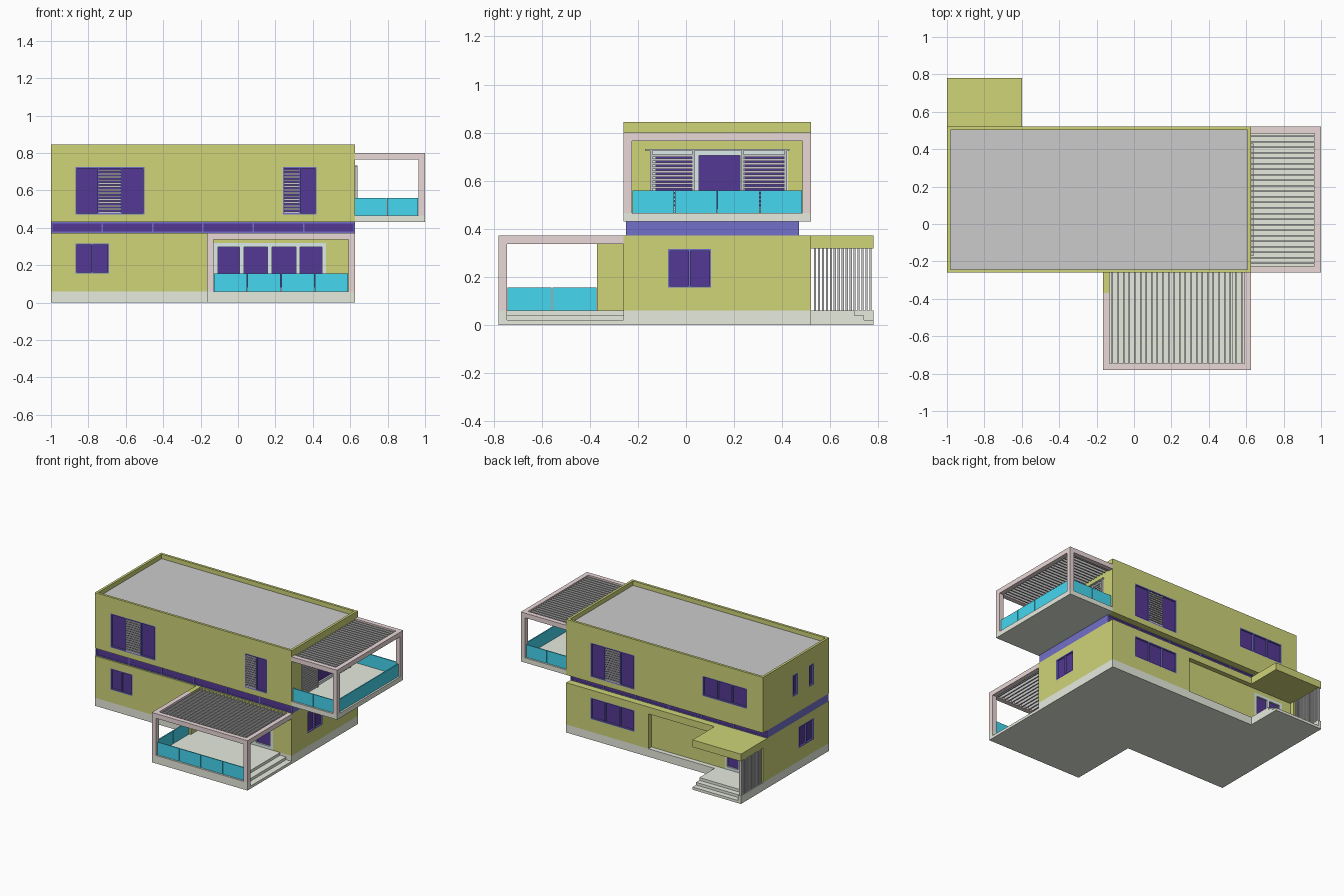
import bpy, bmesh

if "Cube" in bpy.data.objects:
    bpy.data.objects.remove(bpy.data.objects["Cube"])


def material(name, r, g, b):
    m = bpy.data.materials.new(name)
    m.diffuse_color = (r, g, b, 1)
    m.use_nodes = True
    m.node_tree.nodes["Principled BSDF"].inputs["Base Color"].default_value = m.diffuse_color
    return m


OLIVE = material("olive_render", 0.62, 0.66, 0.19)
PALE = material("pale_stone", 0.80, 0.83, 0.73)
PINK = material("pink_frame", 0.83, 0.69, 0.69)
CYAN = material("cyan_glass", 0.06, 0.68, 0.87)
NAVY = material("dark_glass", 0.09, 0.04, 0.30)
BLUE = material("blue_frame", 0.17, 0.16, 0.58)
MINT = material("door_frame", 0.72, 0.83, 0.82)
GREY = material("grey_metal", 0.60, 0.60, 0.62)
ROOF = material("roof_grey", 0.67, 0.67, 0.67)


def boxes(name, items, mat=None):
    """One object made of boxes given as (x0, x1, y0, y1, z0, z1)."""
    bm = bmesh.new()
    for x0, x1, y0, y1, z0, z1 in items:
        vs = bmesh.ops.create_cube(bm, size=1)["verts"]
        for v in vs:
            v.co = (x0 + (v.co.x + .5) * (x1 - x0),
                    y0 + (v.co.y + .5) * (y1 - y0),
                    z0 + (v.co.z + .5) * (z1 - z0))
    me = bpy.data.meshes.new(name)
    bm.to_mesh(me)
    bm.free()
    ob = bpy.data.objects.new(name, me)
    bpy.context.collection.objects.link(ob)
    if mat:
        me.materials.append(mat)
    return ob


def cut(body, box):
    cutter = boxes("cutter", [box])
    cutter.hide_render = True
    mod = body.modifiers.new("opening", "BOOLEAN")
    mod.operation, mod.solver, mod.object = "DIFFERENCE", "EXACT", cutter
    bpy.context.view_layer.objects.active = body
    bpy.ops.object.modifier_apply(modifier=mod.name)
    bpy.data.objects.remove(cutter)


X0, X1, Y0, Y1 = -1.0, 0.625, -0.26, 0.52
WALLS = {"front": (Y0, -1), "back": (Y1, 1), "left": (X0, -1), "right": (X1, 1)}


def on_wall(face, a0, a1, z0, z1, d0, d1):
    """Box on a wall: a runs along it, d is the distance outwards."""
    p, s = WALLS[face]
    lo, hi = sorted((p + s * d0, p + s * d1))
    if face in ("front", "back"):
        return (a0, a1, lo, hi, z0, z1)
    return (lo, hi, a0, a1, z0, z1)


def louvres(face, a0, a1, z0, z1, d0, d1):
    n = round((z1 - z0) / .017)
    step = (z1 - z0) / n
    return [on_wall(face, a0, a1, z0 + i * step, z0 + i * step + .010, d0, d1) for i in range(n)]


def window(name, body, face, a0, a1, z0, z1, parts, mat=BLUE, t=.008, off=0.0):
    """Recessed window; parts has one letter per bay, L = louvred."""
    zc = z0 - .01 if z0 < .07 else z0
    cut(body, on_wall(face, a0, a1, zc, z1, off - .02, off + .01))
    w = (a1 - a0) / len(parts)
    frame = [on_wall(face, a0, a1, z, z + t, off - .019, off) for z in (z0, z1 - t)]
    for i in range(len(parts) + 1):
        c = min(max(a0 + i * w, a0 + t / 2), a1 - t / 2)
        frame.append(on_wall(face, c - t / 2, c + t / 2, z0 + t, z1 - t, off - .019, off))
    boxes(name + "_frame", frame, mat)
    boxes(name + "_glass", [on_wall(face, a0, a1, z0, z1, off - .02, off - .012)], NAVY)
    slats = []
    for i, k in enumerate(parts):
        if k == "L":
            slats += louvres(face, a0 + i * w + t / 2, a0 + (i + 1) * w - t / 2,
                             z0 + t, z1 - t, off - .010, off)
    if slats:
        boxes(name + "_louvres", slats, GREY)


# Main volumes
boxes("plinth", [(X0, X1, Y0, Y1, 0, .06)], PALE)
lower = boxes("lower_storey", [(X0, X1, Y0, Y1, .06, .372)], OLIVE)
upper = boxes("upper_storey", [(X0, X1, Y0, Y1, .43, .845)], OLIVE)
cut(upper, (X0 + .018, X1 - .018, Y0 + .018, Y1 - .018, .81, .9))
boxes("flat_roof", [(X0 + .018, X1 - .018, Y0 + .018, Y1 - .018, .80, .812)], ROOF)

# Ribbon window between the storeys
bx0, bx1, by0, by1 = X0, X1, -.25, .47
boxes("ribbon_glass", [(bx0 + .004, bx1 - .004, by0 + .004, by1 - .004, .37, .432)], NAVY)
ribbon = [(bx0, bx1, by0, by1, z, z + .007) for z in (.372, .423)]
for i in range(7):
    c = bx0 + .004 + i * (bx1 - bx0 - .008) / 6
    ribbon.append((c - .004, c + .004, by0, by1, .379, .423))
for i in range(1, 4):
    c = by0 + i * (by1 - by0) / 4
    ribbon.append((bx0, bx1, c - .004, c + .004, .379, .423))
boxes("ribbon_frame", ribbon, BLUE)

# Entrance niche, then all windows and doors
cut(lower, on_wall("back", -.975, -.055, .05, .32, -.035, .01))
window("entrance_door", lower, "back", -.90, -.66, .06, .29, "PP", MINT, .02, -.035)
window("front_low_window", lower, "front", -.87, -.69, .155, .315, "PP")
window("terrace_doors", lower, "front", -.13, .47, .06, .318, "PPPP", MINT, .022)
window("right_low_window", lower, "right", -.075, .105, .155, .315, "PP")
window("left_low_window", lower, "left", -.08, .10, .155, .315, "PP")
window("back_low_window", lower, "back", .06, .426, .155, .315, "PPP")
window("front_tall_window", upper, "front", -.87, -.50, .47, .725, "PLP")
window("front_slim_window", upper, "front", .24, .42, .47, .725, "LP")
window("back_tall_window", upper, "back", .06, .426, .47, .725, "PLP")
window("back_wide_window", upper, "back", -.867, -.50, .575, .725, "PPP")
window("left_slit_a", upper, "left", .11, .17, .565, .725, "P")
window("left_slit_b", upper, "left", -.08, -.02, .565, .725, "P")
window("balcony_doors", upper, "right", -.145, .425, .465, .725, "PPP", MINT, .02)

# Sliding shutters on the balcony doors
shutters, stiles = [], [on_wall("right", -.17, .43, .725, .732, 0, .014)]
for a0, a1 in ((-.145, .03), (.235, .415)):
    shutters += louvres("right", a0, a1, .468, .715, .004, .012)
    for c in (a0, a1):
        stiles.append(on_wall("right", c - .005, c + .005, .466, .725, .003, .014))
boxes("shutter_louvres", shutters, GREY)
boxes("shutter_rail_and_stiles", stiles, GREY)


def rail(name, axis, a0, a1, p, z0, z1, n):
    """Row of n glass panels along x or y, centred on p."""
    w = (a1 - a0) / n
    items = []
    for i in range(n):
        s, e = a0 + i * w + .0015, a0 + (i + 1) * w - .0015
        items.append((s, e, p - .004, p + .004, z0, z1) if axis == "x"
                     else (p - .004, p + .004, s, e, z0, z1))
    boxes(name, items, CYAN)


# Ground terrace with side steps
T = .035
tx0, ty0 = -.165, -.78
boxes("terrace_base", [(tx0, .53, ty0, Y0, 0, .06), (.53, X1, ty0, ty0 + T, 0, .06)], PALE)
boxes("terrace_steps", [(.53, .58, ty0 + T, Y0, 0, .04), (.58, X1, ty0 + T, Y0, 0, .02)], PALE)
boxes("terrace_frame", [
    (tx0, tx0 + T, ty0, ty0 + T, .06, .337), (X1 - T, X1, ty0, ty0 + T, .06, .337),
    (tx0, X1, ty0, ty0 + T, .337, .372),
    (tx0, tx0 + T, ty0 + T, -.37, .337, .372), (X1 - T, X1, ty0 + T, Y0, .337, .372)], PINK)
boxes("terrace_side_wall", [(tx0, tx0 + T, -.37, Y0, .06, .372)], OLIVE)
n = 24
pitch = (X1 - tx0 - 2 * T) / n
boxes("terrace_slats", [(tx0 + T + (i + .5) * pitch - .004, tx0 + T + (i + .5) * pitch + .004,
                         ty0 + T, Y0, .341, .366) for i in range(n)], GREY)
rail("terrace_front_rail", "x", tx0 + T, X1 - T, ty0 + T / 2, .06, .155, 4)
rail("terrace_left_rail", "y", ty0 + T, -.37, tx0 + T / 2, .06, .155, 2)

# Upper balcony
boxes("balcony_floor", [(X1, 1, Y0, Y1, .43, .466)], PALE)
frame = [(1 - T, 1, Y0, Y1, .765, .80)]
for y in (Y0, Y1 - T):
    frame += [(1 - T, 1, y, y + T, .466, .765), (X1, 1 - T, y, y + T, .765, .80)]
boxes("balcony_frame", frame, PINK)
pitch = (Y1 - Y0 - 2 * T) / n
boxes("balcony_slats", [(X1, 1 - T, Y0 + T + (i + .5) * pitch - .004,
                         Y0 + T + (i + .5) * pitch + .004, .769, .794) for i in range(n)], GREY)
rail("balcony_right_rail", "y", Y0 + T, Y1 - T, 1 - T / 2, .466, .56, 4)
rail("balcony_front_rail", "x", X1, 1 - T, Y0 + T / 2, .466, .56, 2)
rail("balcony_back_rail", "x", X1, 1 - T, Y1 - T / 2, .466, .56, 2)

# Entrance porch at the back
boxes("porch_roof", [(X0, -.6, Y1, .78, .318, .372)], OLIVE)
boxes("porch_kerb", [(X0, -.975, Y1, .78, 0, .06)], PALE)
boxes("porch_steps", [(-.975, -.6, Y1, .70, 0, .06), (-.975, -.6, .70, .74, 0, .04),
                      (-.975, -.6, .74, .78, 0, .02)], PALE)
boxes("porch_screen", [(-.998, -.978, .532 + i * .0165, .541 + i * .0165, .06, .318)
                       for i in range(15)], GREY)
